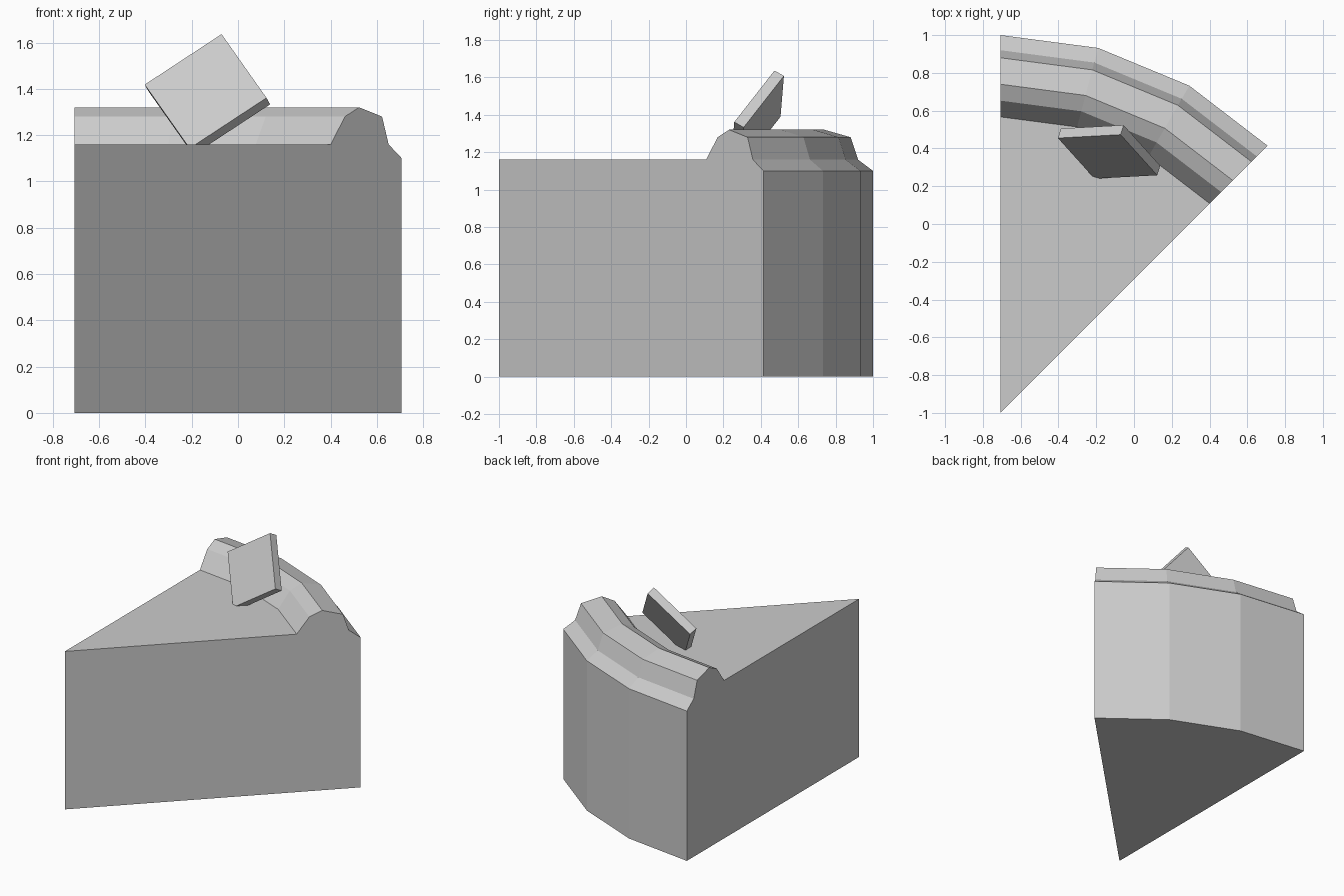
import bpy, bmesh
from math import radians, sin, cos
from mathutils import Vector, Matrix

if "Cube" in bpy.data.objects:
    bpy.data.objects.remove(bpy.data.objects["Cube"])

APEX = Vector((-0.707, -1.0, 0))


def add_object(name, bm):
    bmesh.ops.recalc_face_normals(bm, faces=bm.faces)
    mesh = bpy.data.meshes.new(name)
    bm.to_mesh(mesh)
    bm.free()
    ob = bpy.data.objects.new(name, mesh)
    bpy.context.collection.objects.link(ob)
    return ob


# Cake slice with icing rim: (radius, height) profile swept 45 degrees around the tip
profile = [(0, 0), (2, 0), (2, 1.10), (1.92, 1.16), (1.88, 1.28),
           (1.74, 1.32), (1.653, 1.28), (1.567, 1.16), (0, 1.16)]
bm = bmesh.new()
tip = {z: bm.verts.new(APEX + Vector((0, 0, z))) for r, z in profile if r == 0}
rings = []
for deg in (90, 75, 60, 45):
    a = radians(deg)
    rings.append([tip[z] if r == 0 else
                  bm.verts.new(APEX + Vector((r * cos(a), r * sin(a), z)))
                  for r, z in profile])
bm.faces.new(rings[0])
bm.faces.new(rings[-1])
for a, b in zip(rings, rings[1:]):
    for i in range(1, len(profile) - 2):
        bm.faces.new((a[i], a[i + 1], b[i + 1], b[i]))
# flat top and bottom, one polygon each
bm.faces.new([tip[0]] + [r[1] for r in rings])
bm.faces.new([tip[1.16]] + [r[-2] for r in rings])
add_object("cake_slice", bm)

# Chocolate square leaning on the icing, oriented by its front-face corners
left = Vector((-0.403, 0.455, 1.418))
top = Vector((-0.071, 0.473, 1.636))
right = Vector((0.123, 0.258, 1.361))
u, v = top - left, top - right
back = -u.cross(v).normalized() * 0.06
centre = (left + right + back) / 2
basis = Matrix((u, v, back)).transposed().to_4x4()
bm = bmesh.new()
bmesh.ops.create_cube(bm, size=1, matrix=Matrix.Translation(centre) @ basis)
add_object("chocolate_square", bm)
